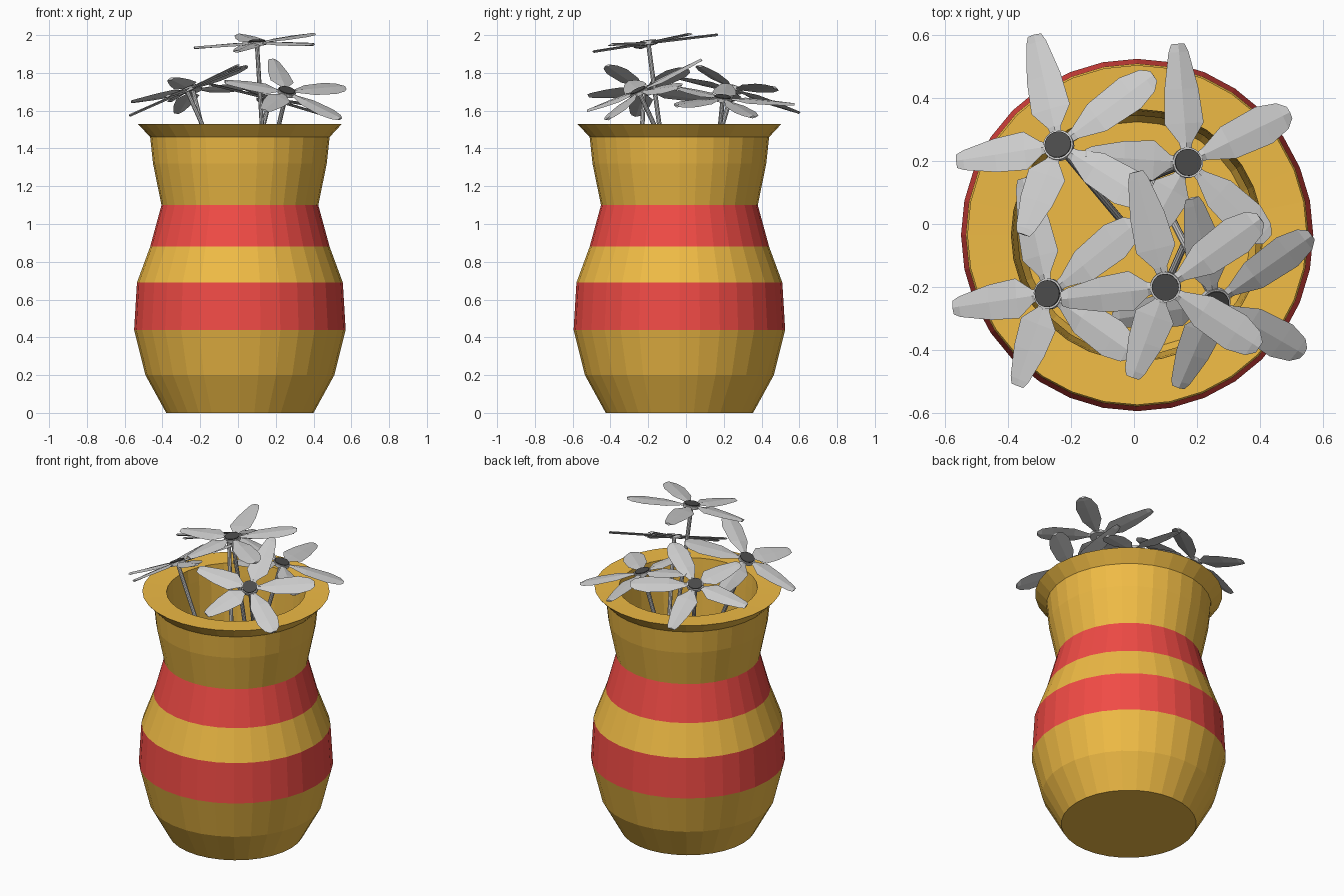
import bpy, bmesh, math
from mathutils import Vector, Matrix

if "Cube" in bpy.data.objects:
    bpy.data.objects.remove(bpy.data.objects["Cube"])


def material(name, rgb):
    m = bpy.data.materials.new(name)
    m.diffuse_color = (*rgb, 1)
    m.use_nodes = True
    m.node_tree.nodes["Principled BSDF"].inputs["Base Color"].default_value = m.diffuse_color
    return m


ORANGE = material("orange_glaze", (0.87, 0.50, 0.06))
RED = material("red_glaze", (0.88, 0.07, 0.06))
BLACK = material("black_centre", (0.07, 0.07, 0.07))


def finish(bm, name, mats=()):
    bmesh.ops.recalc_face_normals(bm, faces=bm.faces)
    me = bpy.data.meshes.new(name)
    bm.to_mesh(me)
    bm.free()
    for m in mats:
        me.materials.append(m)
    ob = bpy.data.objects.new(name, me)
    bpy.context.collection.objects.link(ob)
    return ob


# Vase: turned profile (radius, height), outside up then inside down
SIDES = 32
profile = [(0.39, 0), (0.50, 0.20), (0.56, 0.44), (0.545, 0.69), (0.475, 0.88),
           (0.415, 1.10), (0.46, 1.32), (0.475, 1.46), (0.54, 1.53),
           (0.40, 1.525), (0.395, 1.44), (0.38, 1.10), (0.44, 0.88),
           (0.505, 0.69), (0.52, 0.44), (0.46, 0.20), (0.36, 0.04)]
bm = bmesh.new()
rings = []
for r, z in profile:
    rings.append([bm.verts.new((0.01 + r * math.cos(math.tau * i / SIDES),
                                -0.035 + r * math.sin(math.tau * i / SIDES), z))
                  for i in range(SIDES)])
for k in range(len(rings) - 1):
    a, b = rings[k], rings[k + 1]
    for i in range(SIDES):
        j = (i + 1) % SIDES
        f = bm.faces.new((a[i], a[j], b[j], b[i]))
        f.material_index = 1 if k in (2, 4) else 0  # red bands
bm.faces.new(rings[0])
bm.faces.new(rings[-1])
finish(bm, "vase", (ORANGE, RED))


# Petal outlines: (fraction of length, half width)
BROAD_BASE = [(0.06, 0.014), (0.17, 0.022), (0.33, 0.064), (0.62, 0.056), (0.93, 0.033), (1, 0.022)]
BROAD_TIP = [(0.06, 0.014), (0.17, 0.020), (0.40, 0.056), (0.75, 0.064), (0.93, 0.045), (1, 0.020)]
# Petals of one flower: angle, length, outline
PETALS = [(187, 0.335, BROAD_BASE), (104, 0.38, BROAD_BASE), (36, 0.375, BROAD_TIP),
          (-33, 0.355, BROAD_TIP), (250, 0.31, BROAD_BASE)]


def add_petal(bm, angle, length, outline):
    rot = Matrix.Rotation(math.radians(angle), 4, 'Z')
    prev = None
    for t, w in outline:
        ring = [bm.verts.new(rot @ Vector((t * length, y, z)))
                for y, z in ((-w, -0.002), (0, -0.009), (w, -0.002), (0, 0.005))]
        if prev:
            for i in range(4):
                j = (i + 1) % 4
                bm.faces.new((prev[i], prev[j], ring[j], ring[i]))
        else:
            bm.faces.new(ring)
        prev = ring
    bm.faces.new(prev)


def add_disc(bm, radius, z0, z1, sides):
    bmesh.ops.create_cone(bm, cap_ends=True, segments=sides, radius1=radius, radius2=radius,
                          depth=z1 - z0, matrix=Matrix.Translation((0, 0, (z0 + z1) / 2)))


def flower(name, centre, slope_x, slope_y, spin=0):
    normal = Vector((-slope_x, -slope_y, 1)).normalized()
    tilt = Vector((0, 0, 1)).rotation_difference(normal).to_matrix().to_4x4()
    place = Matrix.Translation(centre) @ tilt @ Matrix.Rotation(math.radians(spin), 4, 'Z')
    # petals with the grey cup under the centre
    bm = bmesh.new()
    for p in PETALS:
        add_petal(bm, *p)
    add_disc(bm, 0.049, -0.012, 0.007, 20)
    finish(bm, name + "_petals").matrix_world = place
    # dark centre
    bm = bmesh.new()
    add_disc(bm, 0.043, 0.0, 0.012, 20)
    finish(bm, name + "_centre", (BLACK,)).matrix_world = place
    # stem
    bm = bmesh.new()
    add_disc(bm, 0.012, -1.0, -0.005, 10)
    finish(bm, name + "_stem").matrix_world = place


flower("back_left_flower", (-0.24, 0.25, 1.715), 0.25, -0.30)
flower("back_right_flower", (0.17, 0.195, 1.665), -0.25, -0.10, -10)
flower("front_left_flower", (-0.272, -0.222, 1.71), 0.45, -0.05)
flower("tall_flower", (0.10, -0.20, 1.96), 0.06, 0.135)
flower("front_right_flower", (0.258, -0.25, 1.70), -0.24, 0.465)
